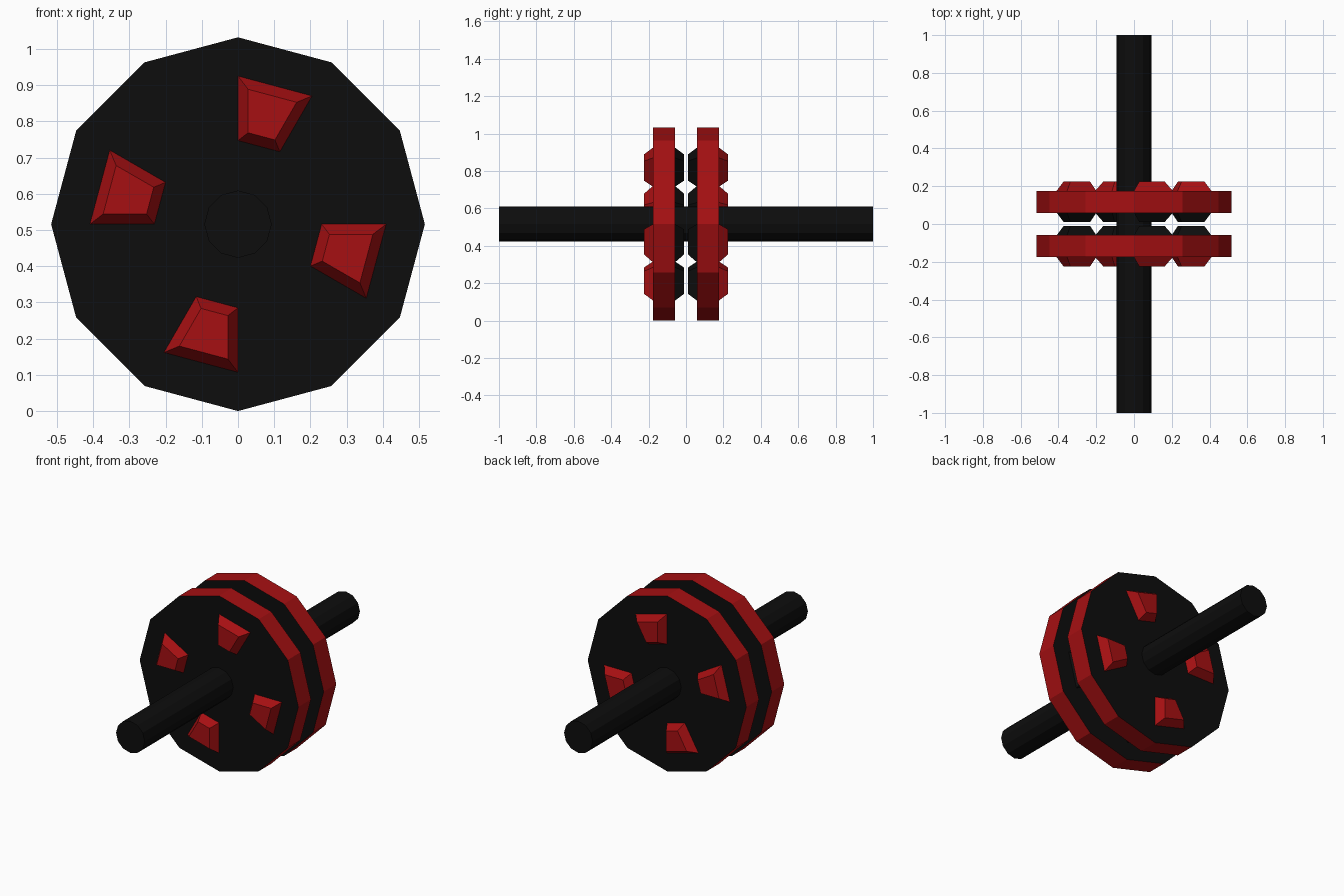
import bpy, bmesh, math
from mathutils import Vector

if "Cube" in bpy.data.objects:
    bpy.data.objects.remove(bpy.data.objects["Cube"])

SIDES = 12
CZ = 0.516                              # wheel centre height
RADII = [0.093, 0.231, 0.409, 0.516]    # axle, pad inner, pad outer, rim
INNER_Y, OUTER_Y = 0.059, 0.176         # disc faces
PAD_H, PAD_INSET = 0.049, 0.028


def material(name, rgb):
    m = bpy.data.materials.new(name)
    m.diffuse_color = (*rgb, 1)
    m.use_nodes = True
    m.node_tree.nodes["Principled BSDF"].inputs["Base Color"].default_value = m.diffuse_color
    return m


BLACK = material("black rubber", (0.004, 0.004, 0.004))
RED = material("deep red", (0.38, 0.005, 0.006))


def ring(bm, r, y):
    return [bm.verts.new((r * math.cos(math.tau * k / SIDES), y,
                          CZ + r * math.sin(math.tau * k / SIDES)))
            for k in range(SIDES)]


def bridge(bm, a, b):
    return [bm.faces.new((a[k], a[(k + 1) % SIDES], b[(k + 1) % SIDES], b[k]))
            for k in range(SIDES)]


def finish(bm, name, mats):
    bmesh.ops.recalc_face_normals(bm, faces=bm.faces[:])
    me = bpy.data.meshes.new(name)
    bm.to_mesh(me)
    bm.free()
    for m in mats:
        me.materials.append(m)
    ob = bpy.data.objects.new(name, me)
    bpy.context.collection.objects.link(ob)


def disc(name, side):
    bm = bmesh.new()
    pads, rims = [], []
    # two flat faces made of concentric rings; every third sector is a pad
    for y, out in ((INNER_Y, -1), (OUTER_Y, 1)):
        rings = [ring(bm, r, side * y) for r in RADII]
        rims.append(rings)
        for i in range(3):
            faces = bridge(bm, rings[i], rings[i + 1])
            if i == 1:
                pads += [(f, out) for f in faces[2::3]]
    # red rim and the bore around the axle
    for f in bridge(bm, rims[0][3], rims[1][3]):
        f.material_index = 1
    bridge(bm, rims[0][0], rims[1][0])
    bmesh.ops.recalc_face_normals(bm, faces=bm.faces[:])
    # bevelled pads: red on the outside, black on the inside
    for f, out in pads:
        sides = bmesh.ops.inset_individual(bm, faces=[f], thickness=PAD_INSET,
                                           use_even_offset=True)["faces"]
        for v in f.verts:
            v.co += Vector((0, side * out * PAD_H, 0))
        for g in [f] + list(sides):
            g.material_index = 1 if out > 0 else 0
    finish(bm, name, [BLACK, RED])


disc("front_disc", -1)
disc("back_disc", 1)

# axle running through both discs
bm = bmesh.new()
front, back = ring(bm, RADII[0], -1), ring(bm, RADII[0], 1)
bridge(bm, front, back)
bm.faces.new(front)
bm.faces.new(back)
finish(bm, "axle", [BLACK])
